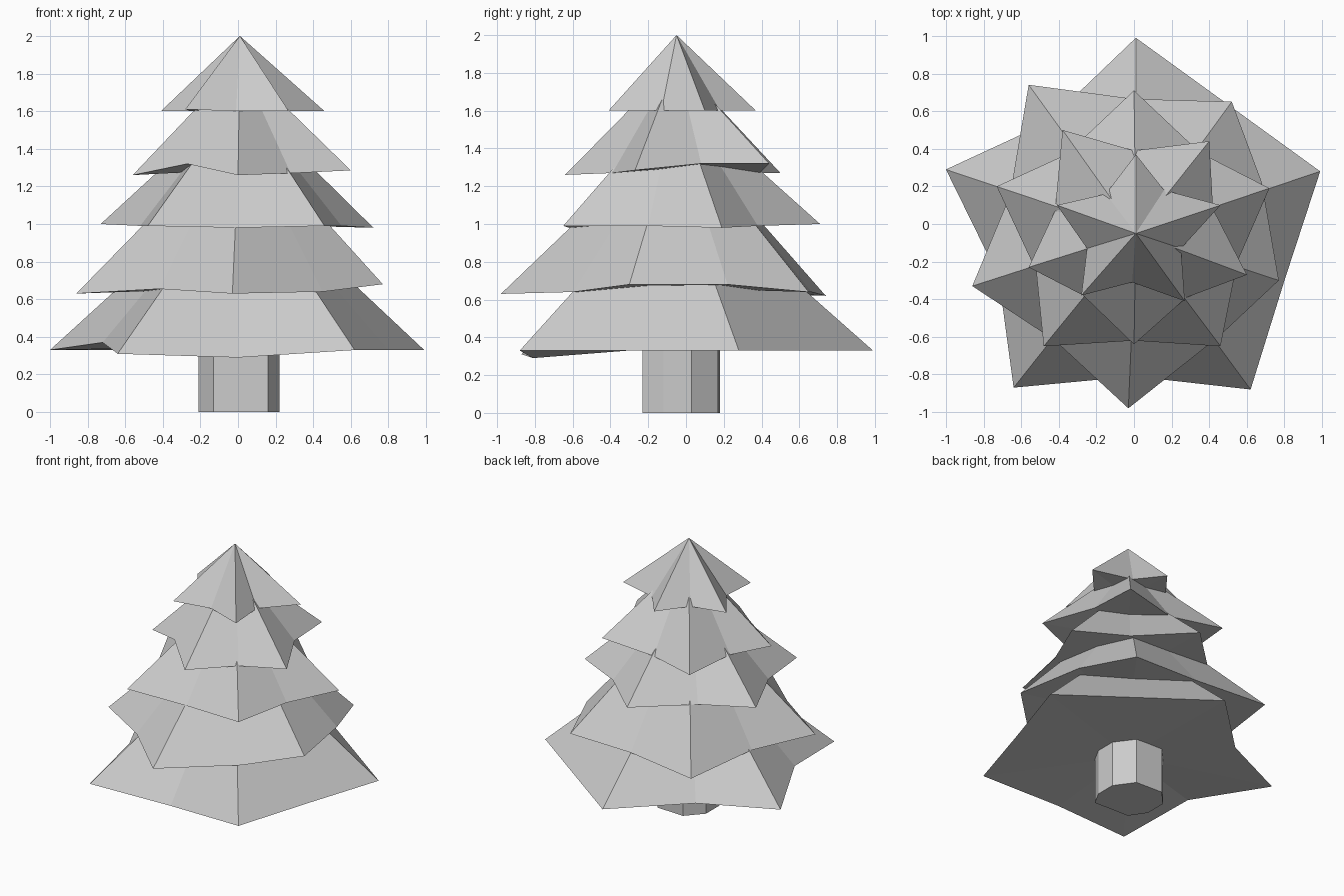
import bpy, bmesh

if "Cube" in bpy.data.objects:
    bpy.data.objects.remove(bpy.data.objects["Cube"])

CX, CY = 0.01, -0.05  # trunk axis


def finish(bm, name):
    bmesh.ops.recalc_face_normals(bm, faces=bm.faces[:])
    me = bpy.data.meshes.new(name)
    bm.to_mesh(me)
    bm.free()
    ob = bpy.data.objects.new(name, me)
    bpy.context.collection.objects.link(ob)
    return ob


def star_tier(name, base, apex, tips, dips, lift):
    """Five-pointed star cone; tips and dips alternate counterclockwise.
    lift gives height offsets of single rim corners."""
    bm = bmesh.new()
    rim = [p for pair in zip(tips, dips) for p in pair]
    vs = [bm.verts.new((x, y, base + lift.get(i, 0))) for i, (x, y) in enumerate(rim)]
    top = bm.verts.new((CX, CY, apex))
    under = bm.verts.new((CX, CY, base + 0.02))
    for a, b in zip(vs, vs[1:] + vs[:1]):
        bm.faces.new((a, b, top))
        bm.faces.new((b, a, under))
    return finish(bm, name)


# branch tiers, bottom to top
star_tier("branches_bottom", 0.33, 1.25,
          [(0.01, 0.99), (-1.0, 0.29), (-0.64, -0.87), (0.62, -0.88), (0.99, 0.28)],
          [(-0.46, 0.54), (-0.72, -0.28), (0, -0.81), (0.8, -0.3), (0.5, 0.635)],
          {3: 0.04, 4: -0.02, 5: -0.04})

star_tier("branches_lower", 0.64, 1.52,
          [(-0.56, 0.74), (-0.86, -0.33), (-0.03, -0.98), (0.77, -0.3), (0.52, 0.65)],
          [(-0.66, 0.15), (-0.42, -0.62), (0.45, -0.6), (0.68, 0.22), (0, 0.665)],
          {0: -0.02, 2: -0.01, 3: 0.015, 4: -0.01, 6: 0.04, 7: 0.04})

star_tier("branches_middle", 0.99, 1.68,
          [(0, 0.71), (-0.73, 0.2), (-0.48, -0.65), (0.46, -0.65), (0.72, 0.19)],
          [(-0.36, 0.37), (-0.52, -0.25), (0, -0.62), (0.55, -0.2), (0.35, 0.38)],
          {0: 0.01, 2: 0.01, 5: -0.01, 8: -0.01})

star_tier("branches_upper", 1.27, 1.86,
          [(-0.38, 0.5), (-0.56, -0.23), (0, -0.64), (0.6, -0.27), (0.4, 0.44)],
          [(-0.42, 0.07), (-0.27, -0.38), (0.28, -0.39), (0.42, 0.08), (0, 0.39)],
          {2: -0.01, 3: 0.05, 4: -0.01, 6: 0.015, 7: 0.05, 8: 0.05})

star_tier("branches_top", 1.6, 2.0,
          [(0.01, 0.37), (-0.41, 0.1), (-0.28, -0.38), (0.27, -0.41), (0.46, 0.1)],
          [(-0.15, 0.16), (-0.25, -0.13), (-0.01, -0.31), (0.25, -0.13), (0.16, 0.18)],
          {4: 0.01})

# eight-sided trunk
bm = bmesh.new()
outline = [(-0.13, -0.22), (0.16, -0.23), (0.22, -0.12), (0.22, 0.03),
           (0.12, 0.17), (-0.1, 0.18), (-0.21, 0.06), (-0.21, -0.1)]
base = bm.faces.new([bm.verts.new((x, y, 0)) for x, y in outline])
ext = bmesh.ops.extrude_face_region(bm, geom=[base], use_keep_orig=True)
bmesh.ops.translate(bm, vec=(0, 0, 0.4),
                    verts=[g for g in ext["geom"] if isinstance(g, bmesh.types.BMVert)])
finish(bm, "trunk")
